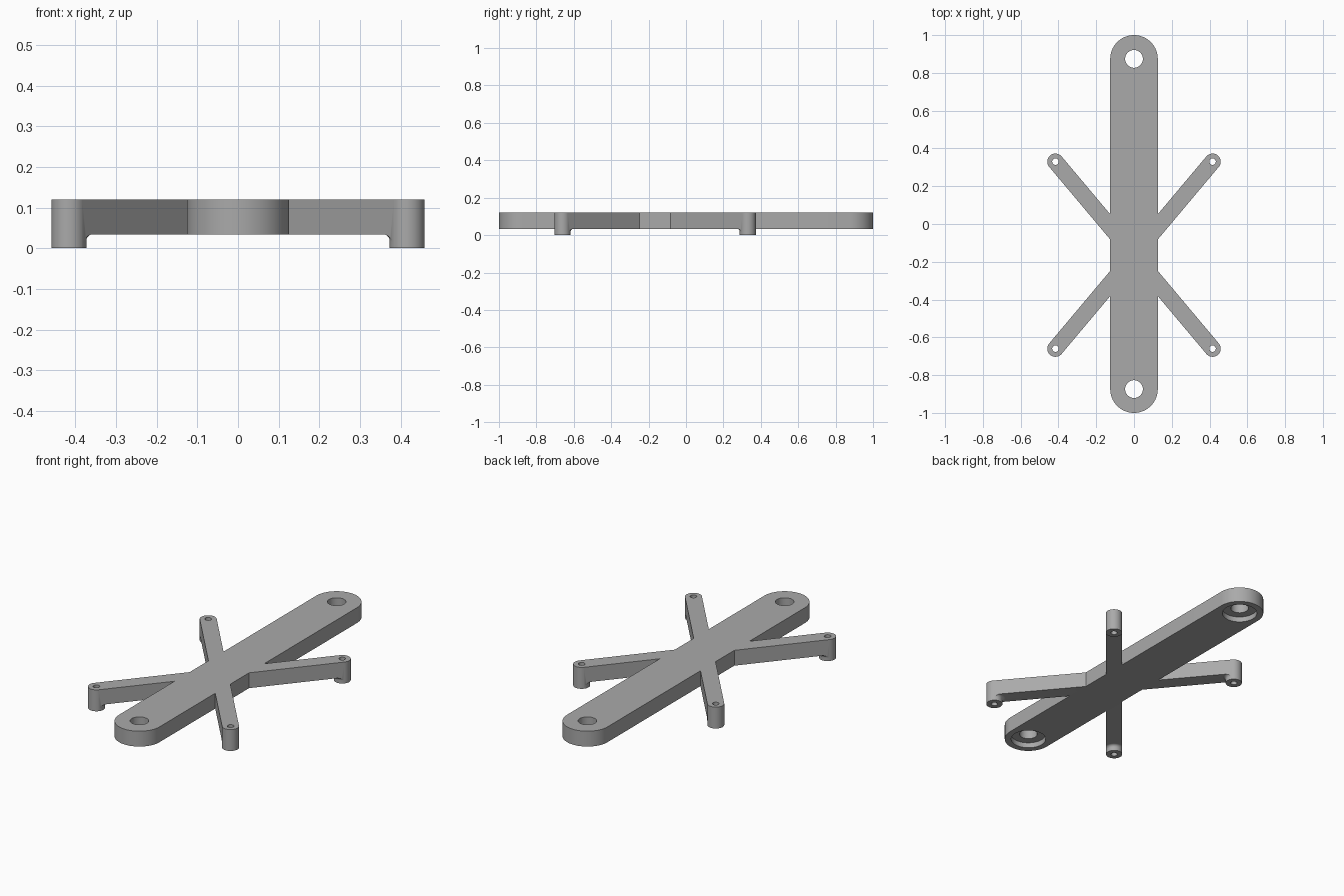
import bpy, bmesh
from math import pi, cos, sin, hypot, atan2
from mathutils import Matrix

if "Cube" in bpy.data.objects:
    bpy.data.objects.remove(bpy.data.objects["Cube"])

TOP, UNDER = 0.12, 0.034          # plate heights
BAR_R, END_Y = 0.126, 0.874       # bar half width, end hole position
ARM_R, FILLET = 0.043, 0.016      # arm half width, foot fillet
HUB_Y, TIP_X, TIP_DY = -0.165, 0.416, 0.495
LENGTH = hypot(TIP_X, TIP_DY)

grey = bpy.data.materials.new("plain grey")
grey.use_nodes = True
grey.diffuse_color = (0.4, 0.4, 0.4, 1)
grey.node_tree.nodes["Principled BSDF"].inputs["Base Color"].default_value = (0.4, 0.4, 0.4, 1)


def make_object(name, bm):
    bmesh.ops.recalc_face_normals(bm, faces=bm.faces)
    mesh = bpy.data.meshes.new(name)
    bm.to_mesh(mesh)
    bm.free()
    mesh.materials.append(grey)
    obj = bpy.data.objects.new(name, mesh)
    bpy.context.collection.objects.link(obj)
    return obj


def arc(cx, cy, r, start, end, steps):
    angles = [start + (end - start) * i / steps for i in range(steps + 1)]
    return [(cx + r * cos(a), cy + r * sin(a)) for a in angles]


def prism(name, outline, z0, z1):
    bm = bmesh.new()
    base = bm.faces.new([bm.verts.new((x, y, z0)) for x, y in outline])
    walls = bmesh.ops.extrude_face_region(bm, geom=[base], use_keep_orig=True)["geom"]
    top = [v for v in walls if isinstance(v, bmesh.types.BMVert)]
    bmesh.ops.translate(bm, verts=top, vec=(0, 0, z1 - z0))
    return make_object(name, bm)


def cylinder(x, y, r, z0, z1):
    return prism("hole cutter", arc(x, y, r, 0, 2 * pi, 64)[:-1], z0, z1)


def boolean(target, tool, operation):
    mod = target.modifiers.new("Boolean", 'BOOLEAN')
    mod.operation, mod.object, mod.solver = operation, tool, 'EXACT'
    bpy.context.view_layer.objects.active = target
    bpy.ops.object.modifier_apply(modifier=mod.name)
    bpy.data.objects.remove(tool)


def arm_relief():
    # Half-turned profile that clears the arm underside and leaves a filleted foot
    fillet = arc(ARM_R + FILLET, UNDER - FILLET, FILLET, pi, pi / 2, 8)
    profile = [(ARM_R, -0.05)] + fillet + [(0.9, UNDER), (0.9, -0.05)]
    bm = bmesh.new()
    face = bm.faces.new([bm.verts.new((0, r, z)) for r, z in profile])
    steps = 32
    rings = [face.verts[:]]
    for i in range(1, steps + 1):
        turn = Matrix.Rotation(pi * i / steps, 3, 'Z')
        rings.append([bm.verts.new(turn @ v.co) for v in rings[0]])
    n = len(profile)
    for a, b in zip(rings, rings[1:]):
        for j in range(n):
            k = (j + 1) % n
            bm.faces.new((a[j], a[k], b[k], b[j]))
    bm.faces.new(rings[-1])
    return make_object("relief cutter", bm)


# Long bar with rounded ends
body = prism("mounting_bracket",
             arc(0, END_Y, BAR_R, 0, pi, 32) + arc(0, -END_Y, BAR_R, pi, 2 * pi, 32),
             UNDER, TOP)

# Four diagonal arms with feet, drawn with the tip at the origin
for sx in (-1, 1):
    for sy in (-1, 1):
        arm = prism("arm", arc(0, 0, ARM_R, -pi / 2, pi / 2, 32)
                    + [(-LENGTH, ARM_R), (-LENGTH, -ARM_R)], 0, TOP)
        boolean(arm, arm_relief(), 'DIFFERENCE')
        x, y = sx * TIP_X, HUB_Y + sy * TIP_DY
        arm.data.transform(Matrix.Translation((x, y, 0))
                           @ Matrix.Rotation(atan2(sy * TIP_DY, sx * TIP_X), 4, 'Z'))
        boolean(arm, cylinder(0 + x, y, 0.017, -0.1, 0.2), 'DIFFERENCE')
        boolean(body, arm, 'UNION')

# End holes, counterbored from below
for y in (-END_Y, END_Y):
    boolean(body, cylinder(0, y, 0.047, -0.1, 0.2), 'DIFFERENCE')
    boolean(body, cylinder(0, y, 0.092, -0.1, UNDER + 0.03), 'DIFFERENCE')

# Smooth curved walls, keep hard edges
bpy.ops.object.select_all(action='DESELECT')
body.select_set(True)
bpy.context.view_layer.objects.active = body
bpy.ops.object.shade_smooth_by_angle(angle=pi / 6)
